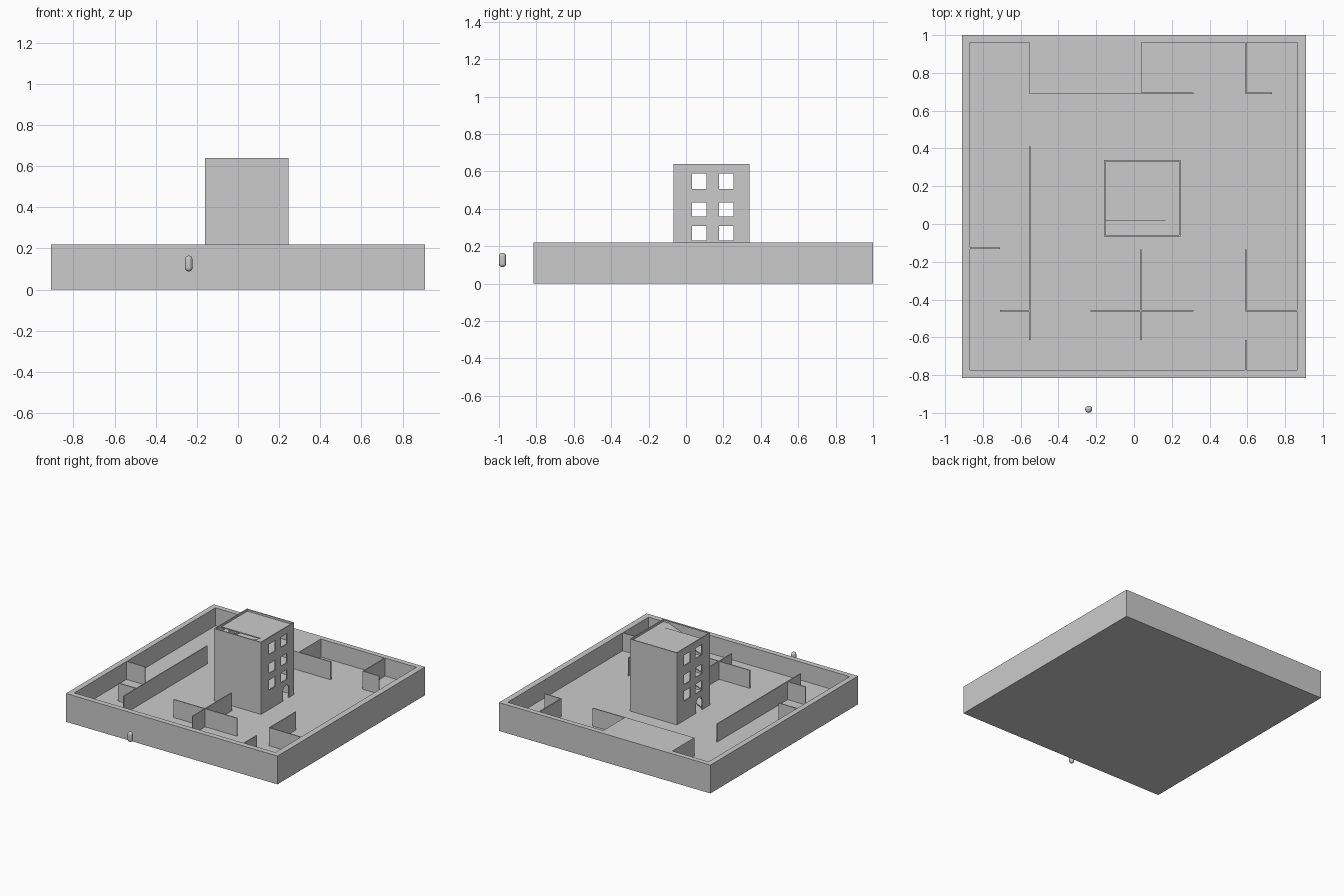
import bpy, bmesh, math
from mathutils import Vector

if "Cube" in bpy.data.objects:
    bpy.data.objects.remove(bpy.data.objects["Cube"])

FLOOR, TOP = 0.08, 0.22      # courtyard floor and wall top
T = 0.008                    # thin wall thickness


def prism(name, pts, vec):
    """Extrude a planar list of 3D points along vec."""
    bm = bmesh.new()
    f = bm.faces.new([bm.verts.new(p) for p in pts])
    r = bmesh.ops.extrude_face_region(bm, geom=[f])
    vs = [v for v in r["geom"] if isinstance(v, bmesh.types.BMVert)]
    bmesh.ops.translate(bm, verts=vs, vec=Vector(vec))
    bmesh.ops.recalc_face_normals(bm, faces=bm.faces)
    me = bpy.data.meshes.new(name)
    bm.to_mesh(me)
    bm.free()
    ob = bpy.data.objects.new(name, me)
    bpy.context.collection.objects.link(ob)
    return ob


def box(name, x0, x1, y0, y1, z0, z1):
    return prism(name, [(x0, y0, z0), (x1, y0, z0), (x1, y1, z0), (x0, y1, z0)],
                 (0, 0, z1 - z0))


def cut(ob, cutter):
    m = ob.modifiers.new("opening", 'BOOLEAN')
    m.operation, m.solver, m.object = 'DIFFERENCE', 'EXACT', cutter
    bpy.context.view_layer.objects.active = ob
    bpy.ops.object.modifier_apply(modifier=m.name)
    bpy.data.objects.remove(cutter)


# Base tray: solid floor with a sunken courtyard
base = box("courtyard_base", -0.91, 0.91, -0.815, 1.0, 0, TOP)
cut(base, box("courtyard_cutter", -0.867, 0.863, -0.773, 0.96, FLOOR, 0.4))

# Raised platform flush with the rim
box("rear_platform", -0.555, 0.04, 0.69, 0.965, FLOOR - 0.005, TOP)

# Thin partition walls running along x: (y, x0, x1)
for y, x0, x1 in [(0.693, 0.04, 0.315), (0.693, 0.59, 0.73), (-0.128, -0.867, -0.71),
                  (-0.458, -0.71, -0.555), (-0.458, -0.23, 0.315), (-0.458, 0.59, 0.863)]:
    box("partition_x", x0, x1, y - T / 2, y + T / 2, FLOOR, TOP)

# Thin partition walls running along y: (x, y0, y1)
for x, y0, y1 in [(-0.553, -0.615, 0.41), (0.037, -0.615, -0.135), (0.591, -0.46, -0.135),
                  (0.591, -0.773, -0.615), (0.591, 0.69, 0.96)]:
    box("partition_y", x - T / 2, x + T / 2, y0, y1, FLOOR, TOP)

# Tower walls
X0, X1, Y0, Y1, H = -0.16, 0.245, -0.067, 0.34, 0.64
box("tower_front_wall", X0, X1, Y0, Y0 + T, FLOOR, H)
box("tower_back_wall", X0, X1, Y1 - T, Y1, FLOOR, H)

# Tower side walls with six windows and an arched door each
for name, x, door_y in [("tower_left_wall", X0, 0.065), ("tower_right_wall", X1 - T, 0.24)]:
    wall = box(name, x, x + T, Y0 + T, Y1 - T, FLOOR, H)
    for z0, z1 in [(0.232, 0.308), (0.36, 0.435), (0.507, 0.588)]:
        for y0 in (0.032, 0.176):
            cut(wall, box("window_cutter", x - 0.05, x + 0.05, y0, y0 + 0.077, z0, z1))
    r, spring = 0.038, 0.152
    arch = [(x - 0.05, door_y + r * math.cos(a), spring + r * math.sin(a))
            for a in (math.pi * i / 8 for i in range(9))]
    arch += [(x - 0.05, door_y - r, FLOOR - 0.02), (x - 0.05, door_y + r, FLOOR - 0.02)]
    cut(wall, prism("door_cutter", arch, (0.1, 0, 0)))

# Tower storeys: slabs with a stairwell slot, and a ramp up through each slot
xi, xo, yi, yo = X0 + T, X1 - T, Y0 + T, Y1 - T
slot_x, slot_y = 0.188, 0.015
levels = [FLOOR, 0.22, 0.352, 0.49, 0.625]
for low, high in zip(levels, levels[1:]):
    z = high - T
    prism("storey_slab", [(slot_x, yi, z), (xo, yi, z), (xo, yo, z), (xi, yo, z),
                          (xi, slot_y, z), (slot_x, slot_y, z)], (0, 0, T))
    prism("stair_ramp", [(xi, yi, low), (slot_x, yi, high - T), (slot_x, yi, high),
                         (xi, yi, low + T)], (0, slot_y - yi, 0))

# Small capsule figure standing outside the front wall
R, zb, zt = 0.0185, 0.088, 0.165
prof = [(R * math.cos(a), zb + R + R * math.sin(a))
        for a in (math.pi / 2 * (i / 6 - 1) for i in range(7))]
prof += [(px, zb + zt - pz) for px, pz in reversed(prof)]
bm = bmesh.new()
vs = [bm.verts.new((px, 0, pz)) for px, pz in prof]
es = [bm.edges.new(p) for p in zip(vs, vs[1:])]
bmesh.ops.spin(bm, geom=vs + es, cent=(0, 0, 0), axis=(0, 0, 1),
               angle=2 * math.pi, steps=24)
bmesh.ops.remove_doubles(bm, verts=bm.verts, dist=1e-5)
bmesh.ops.recalc_face_normals(bm, faces=bm.faces)
me = bpy.data.meshes.new("capsule_figure")
bm.to_mesh(me)
bm.free()
me.shade_smooth()
fig = bpy.data.objects.new("capsule_figure", me)
fig.location = (-0.24, -0.981, 0)
bpy.context.collection.objects.link(fig)
